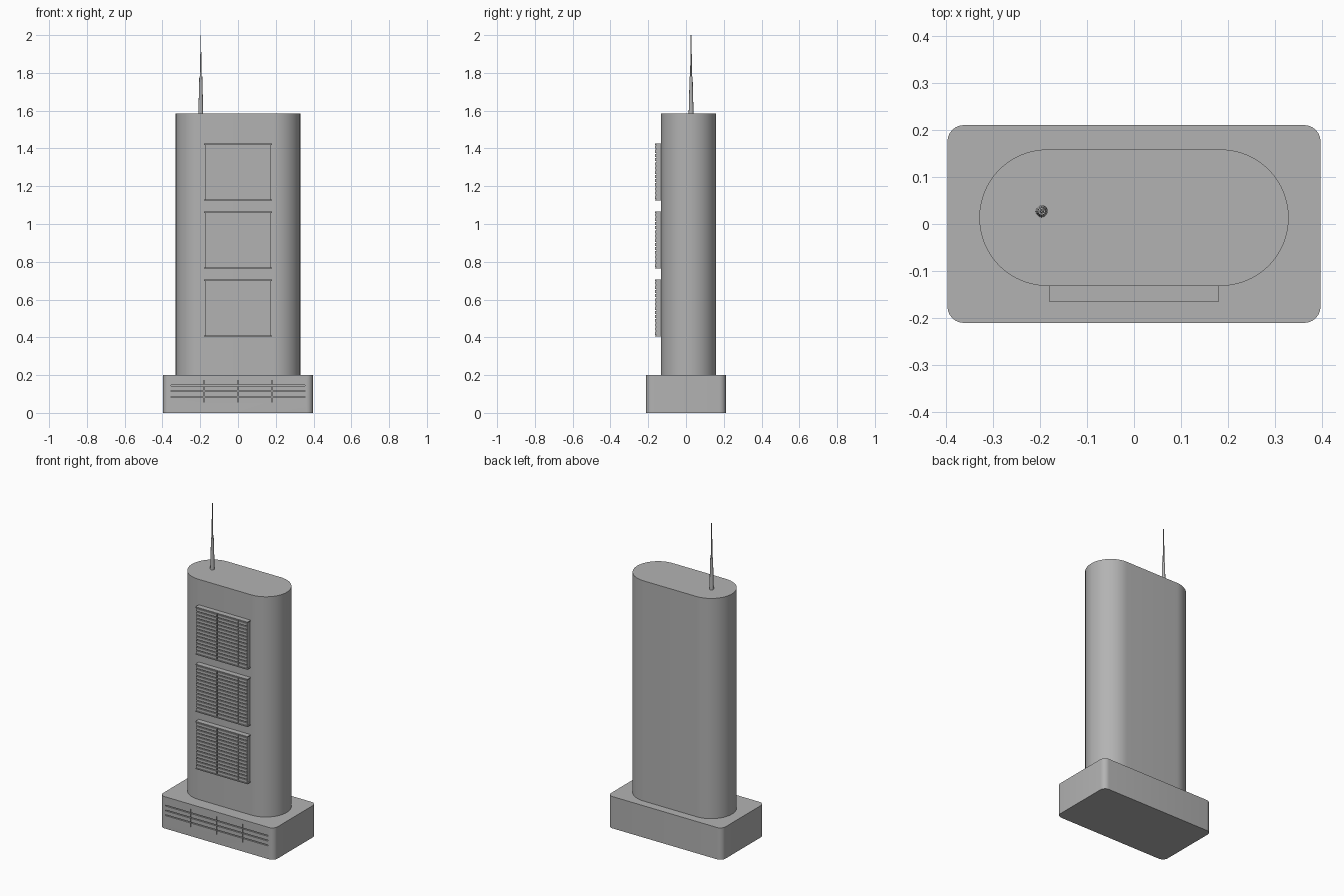
import bpy, bmesh, math
from mathutils import Matrix, Vector

cube = bpy.data.objects.get("Cube")
if cube:
    bpy.data.objects.remove(cube, do_unlink=True)

grey = bpy.data.materials.new("concrete_grey")
grey.use_nodes = True
color = (0.45, 0.45, 0.45, 1)
grey.diffuse_color = color
grey.node_tree.nodes["Principled BSDF"].inputs["Base Color"].default_value = color


def make_object(name, bm, smooth=False):
    bmesh.ops.recalc_face_normals(bm, faces=bm.faces)
    mesh = bpy.data.meshes.new(name)
    bm.to_mesh(mesh)
    bm.free()
    mesh.materials.append(grey)
    obj = bpy.data.objects.new(name, mesh)
    bpy.context.collection.objects.link(obj)
    bpy.ops.object.select_all(action="DESELECT")
    obj.select_set(True)
    bpy.context.view_layer.objects.active = obj
    if smooth:
        bpy.ops.object.shade_smooth_by_angle(angle=math.radians(35))
    return obj


def add_box(bm, low, high):
    low, high = Vector(low), Vector(high)
    matrix = Matrix.Translation((low + high) / 2) @ Matrix.Diagonal((*(high - low), 1))
    bmesh.ops.create_cube(bm, size=1, matrix=matrix)


def rounded_prism(name, half_x, half_y, radius, y, z0, z1, steps):
    """Upright prism whose plan is a rectangle with rounded corners."""
    bm = bmesh.new()
    points = []
    for corner, (sx, sy) in enumerate(((1, 1), (-1, 1), (-1, -1), (1, -1))):
        for i in range(steps + 1):
            a = (corner + i / steps) * math.pi / 2
            points.append((sx * (half_x - radius) + radius * math.cos(a),
                           y + sy * (half_y - radius) + radius * math.sin(a), z0))
    face = bm.faces.new([bm.verts.new(p) for p in points])
    bmesh.ops.remove_doubles(bm, verts=bm.verts, dist=0.0001)
    result = bmesh.ops.extrude_face_region(bm, geom=list(bm.faces), use_keep_orig=True)
    top = [v for v in result["geom"] if isinstance(v, bmesh.types.BMVert)]
    bmesh.ops.translate(bm, verts=top, vec=(0, 0, z1 - z0))
    return make_object(name, bm, True)


# Grille slots cut into the front of the base
bm = bmesh.new()
for z in (0.085, 0.115, 0.145):
    add_box(bm, (-0.355, -0.23, z - 0.003), (0.355, -0.198, z + 0.003))
for x in (-0.18, 0, 0.18):
    add_box(bm, (x - 0.002, -0.23, 0.058), (x + 0.002, -0.2, 0.172))
slot_cutter = make_object("slot_cutter", bm)
slot_cutter.hide_render = True

# Base
base = rounded_prism("base", 0.398, 0.211, 0.035, 0, 0, 0.2, 6)
cut = base.modifiers.new("slots", "BOOLEAN")
cut.object = slot_cutter
cut.operation = "DIFFERENCE"
cut.solver = "EXACT"
cut.use_self = True
bpy.ops.object.modifier_apply(modifier=cut.name)
bpy.data.objects.remove(slot_cutter, do_unlink=True)

# Tower with half-round ends
rounded_prism("tower", 0.33, 0.1455, 0.1453, 0.0135, 0.2, 1.585, 16)

# Three louvred panels
SLATS = 13
for number, z in enumerate((0.405, 0.765, 1.125), 1):
    bm = bmesh.new()
    add_box(bm, (-0.176, -0.157, z + 0.004), (0.176, -0.12, z + 0.296))
    for cap in (z, z + 0.294):
        add_box(bm, (-0.181, -0.165, cap), (0.181, -0.12, cap + 0.006))
    pitch = 0.288 / SLATS
    for left, right in ((-0.176, -0.034), (-0.028, 0.114), (0.12, 0.176)):
        for i in range(SLATS):
            low = z + 0.008 + i * pitch
            add_box(bm, (left, -0.164, low), (right, -0.155, low + pitch * 0.75))
    make_object(f"louvre_panel_{number}", bm)

# Stepped antenna, turned from a profile
bm = bmesh.new()
profile = ((0, 1.58), (0.013, 1.58), (0.008, 1.78), (0.005, 1.78),
           (0.004, 1.9), (0.0025, 1.9), (0.002, 2), (0, 2))
verts = [bm.verts.new((r, 0, z)) for r, z in profile]
edges = [bm.edges.new(pair) for pair in zip(verts, verts[1:])]
bmesh.ops.spin(bm, geom=verts + edges, cent=(0, 0, 0), axis=(0, 0, 1),
               angle=math.tau, steps=12)
bmesh.ops.remove_doubles(bm, verts=bm.verts, dist=0.0001)
antenna = make_object("antenna", bm, True)
antenna.location = (-0.197, 0.027, 0)
